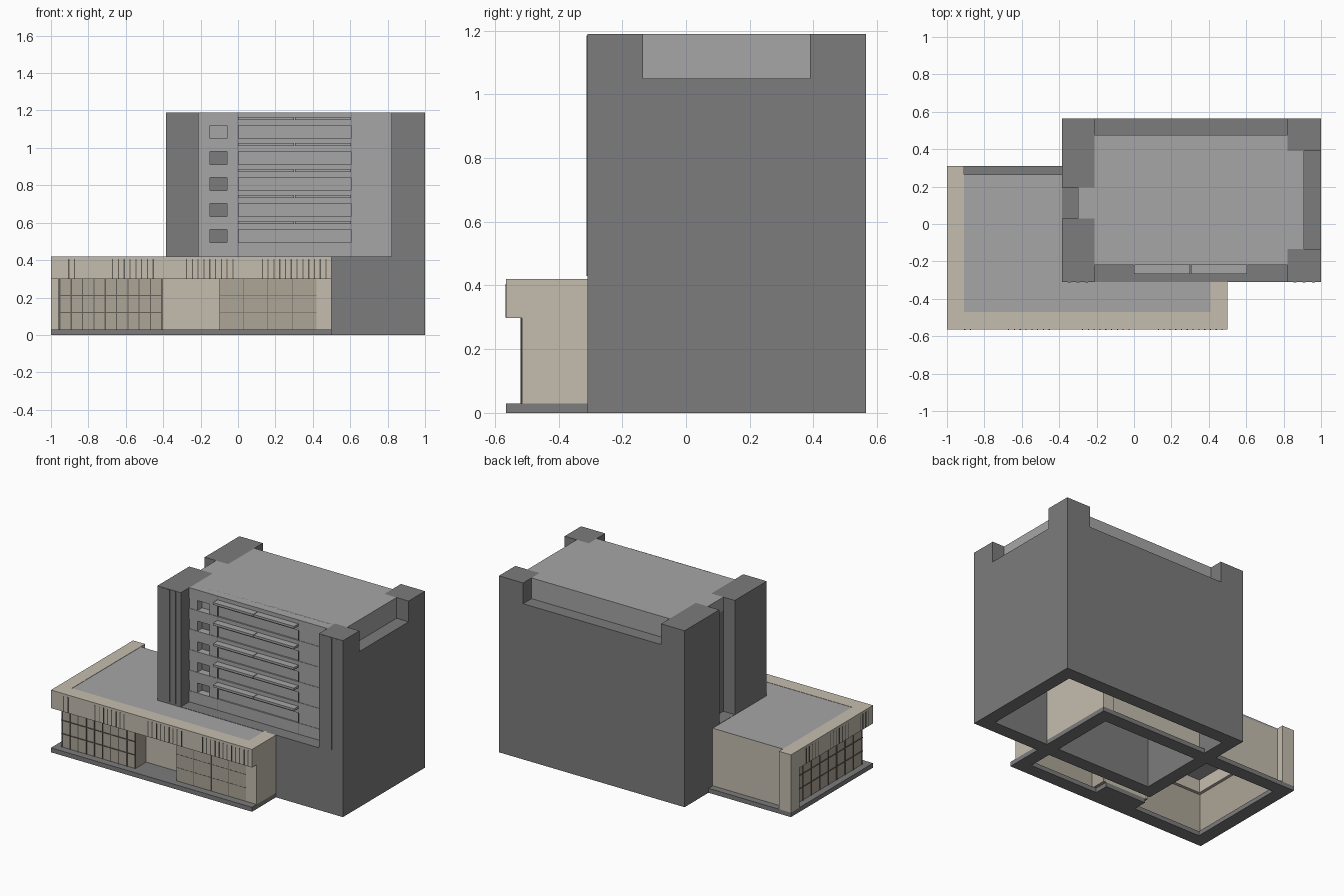
import bpy, bmesh


def material(name, rgb):
    m = bpy.data.materials.new(name)
    m.diffuse_color = (*rgb, 1)
    return m


DARK = material("dark_concrete", (0.2, 0.2, 0.2))
LIGHT = material("light_grey", (0.38, 0.38, 0.38))
BEIGE = material("beige_stone", (0.56, 0.51, 0.43))
PANE = material("beige_glass", (0.42, 0.38, 0.31))
FRAME = material("frame_brown", (0.13, 0.12, 0.10))


def boxes(name, mat, items):
    """One object from boxes given as (x0, x1, y0, y1, z0, z1)."""
    bm = bmesh.new()
    for x0, x1, y0, y1, z0, z1 in items:
        vs = bmesh.ops.create_cube(bm, size=1)["verts"]
        for v in vs:
            v.co.x = x1 if v.co.x > 0 else x0
            v.co.y = y1 if v.co.y > 0 else y0
            v.co.z = z1 if v.co.z > 0 else z0
    me = bpy.data.meshes.new(name)
    bm.to_mesh(me)
    bm.free()
    me.materials.append(mat)
    ob = bpy.data.objects.new(name, me)
    bpy.context.collection.objects.link(ob)
    return ob


def ring(x0, x1, y0, y1, z0, z1, t):
    """Four wall boxes around a rectangle, open in the middle."""
    return [(x0, x1, y0, y0 + t, z0, z1), (x0, x1, y1 - t, y1, z0, z1),
            (x0, x0 + t, y0 + t, y1 - t, z0, z1), (x1 - t, x1, y0 + t, y1 - t, z0, z1)]


# ---- Tower: base ring, corner piers, set-back walls and roof ----
TX0, TX1, TY0, TY1, TOP, MID = -0.385, 1.0, -0.31, 0.565, 1.19, 0.42
boxes("tower_base", DARK, ring(TX0, TX1, TY0, TY1, 0, MID, 0.09))
boxes("corner_piers", DARK, [
    (TX0, -0.21, TY0, 0.03, MID, TOP), (TX0, -0.21, 0.195, TY1, MID, TOP),
    (0.82, TX1, TY0, -0.135, MID, TOP), (0.82, TX1, 0.39, TY1, MID, TOP)])
boxes("tower_walls", DARK, [
    (-0.21, 0.82, 0.475, TY1, MID, 1.05),     # back wall with lowered ledge
    (0.91, TX1, -0.135, 0.39, MID, 1.05),     # right wall with lowered ledge
    (-0.30, -0.21, 0.03, 0.195, MID, TOP - 0.09)])  # bottom of the left slot
boxes("tower_roof", LIGHT, [
    (-0.21, 0.82, -0.17, 0.475, 1.04, TOP),
    (0.82, 0.91, -0.135, 0.39, 1.04, TOP),
    (-0.30, -0.21, 0.03, 0.195, TOP - 0.09, TOP)])

# Shallow vertical ribs on the front and back of the piers
ribs = []
for x in (-0.345, -0.30, -0.255, 0.86, 0.91, 0.96):
    ribs.append((x - 0.008, x + 0.008, TY0 - 0.002, TY0 + 0.01, MID + 0.01, TOP - 0.005))
boxes("pier_ribs", DARK, ribs)

# ---- Tower front: stacked floors with spandrels, windows and sunshades ----
FY, BY = -0.22, -0.17
spandrels, infill, ribbons, shades = [], [], [], []
boxes("window_backing", DARK, [(-0.21, 0.82, BY, BY + 0.02, MID, TOP)])
z_prev = MID
for i in range(5):
    z0 = 0.495 + 0.139 * i
    z1 = z0 + 0.068
    spandrels.append((-0.21, 0.82, FY, BY, z_prev, z0))
    infill += [(-0.21, -0.15, FY + 0.003, BY, z0, z1), (-0.06, 0.0, FY + 0.003, BY, z0, z1),
               (0.605, 0.82, FY + 0.003, BY, z0, z1)]
    ribbons.append((0.0, 0.605, FY + 0.01, BY, z0, z1))
    shades += [(0.0, 0.30, FY - 0.047, FY + 0.01, z1 + 0.03, z1 + 0.045),
               (0.304, 0.605, FY - 0.047, FY + 0.01, z1 + 0.03, z1 + 0.045)]
    z_prev = z1
spandrels.append((-0.21, 0.82, FY, BY, z_prev, TOP))
boxes("spandrel_bands", LIGHT, spandrels)
boxes("facade_panels", LIGHT, infill)
boxes("ribbon_windows", LIGHT, ribbons)
boxes("sunshades", LIGHT, shades)
boxes("facade_joints", DARK, [(x - 0.002, x + 0.002, FY - 0.001, FY + 0.01, MID, TOP)
                              for x in (0.0, 0.605)])

# ---- Low wing: plinth, walls, overhanging band and roof ----
boxes("wing_plinth", DARK, ring(-1, 0.5, -0.565, 0.31, 0, 0.03, 0.09)
      + [(-0.405, -0.10, -0.475, -0.38, 0, 0.03)])
boxes("wing_solid_walls", BEIGE, [
    (0.42, 0.5, -0.515, 0.31, 0.03, MID - 0.001),      # right wall
    (-1, -0.91, 0.22, 0.31, 0.03, MID - 0.001),        # back left pier
    (-0.91, 0.42, 0.22, 0.265, 0.03, MID - 0.004),     # back wall
    (-0.405, -0.10, -0.40, -0.38, 0.03, 0.40)])        # entrance back
boxes("wing_glazing", PANE, [
    (-0.955, -0.405, -0.515, -0.49, 0.03, 0.31),
    (-0.10, 0.42, -0.515, -0.49, 0.03, 0.31),
    (-0.955, -0.93, -0.49, 0.22, 0.03, 0.31),
    (-0.425, -0.405, -0.49, -0.38, 0.03, 0.31),        # entrance sides
    (-0.10, -0.08, -0.49, -0.38, 0.03, 0.31)])
band = boxes("wing_roof_band", BEIGE, [
    (-1, 0.5, -0.565, -0.47, 0.298, MID),
    (-1, -0.91, -0.47, 0.31, 0.298, MID),
    (0.41, 0.5, -0.47, -0.30, 0.298, MID)])
boxes("wing_roof", LIGHT, [(-0.91, 0.41, -0.47, 0.265, 0.385, MID - 0.002),
                           (-0.405, -0.10, -0.48, -0.38, 0.30, 0.31)])

# Window frames: front left bay, front right bay and left side
frames = []
for i in range(10):
    x = -0.952 + 0.0605 * i
    frames.append((x - 0.003, x + 0.003, -0.519, -0.51, 0.03, 0.30))
for z in (0.12, 0.21):
    frames.append((-0.955, -0.405, -0.519, -0.51, z - 0.003, z + 0.003))
    frames.append((-0.959, -0.95, -0.515, 0.22, z - 0.003, z + 0.003))
for i in range(9):
    y = -0.51 + 0.09 * i
    frames.append((-0.959, -0.95, y - 0.003, y + 0.003, 0.03, 0.30))
boxes("window_frames", FRAME, frames)
joints = [(-0.10, 0.42, -0.516, -0.51, z - 0.0015, z + 0.0015) for z in (0.12, 0.21)]
joints += [(x - 0.0015, x + 0.0015, -0.516, -0.51, 0.03, 0.30)
           for x in (0.03, 0.16, 0.29)]
boxes("panel_joints", FRAME, joints)

# Grouped fins on the roof band, front and left side
fins = []
for start, n in ((-0.905, 2), (-0.67, 8), (-0.275, 9), (0.13, 12)):
    for i in range(n):
        x = start + 0.031 * i
        fins.append((x - 0.003, x + 0.003, -0.567, -0.56, 0.30, 0.405))
for start, n in ((-0.52, 4), (-0.30, 7), (0.02, 5)):
    for i in range(n):
        y = start + 0.031 * i
        fins.append((-1.001, -0.995, y - 0.003, y + 0.003, 0.30, 0.405))
boxes("band_fins", FRAME, fins)
